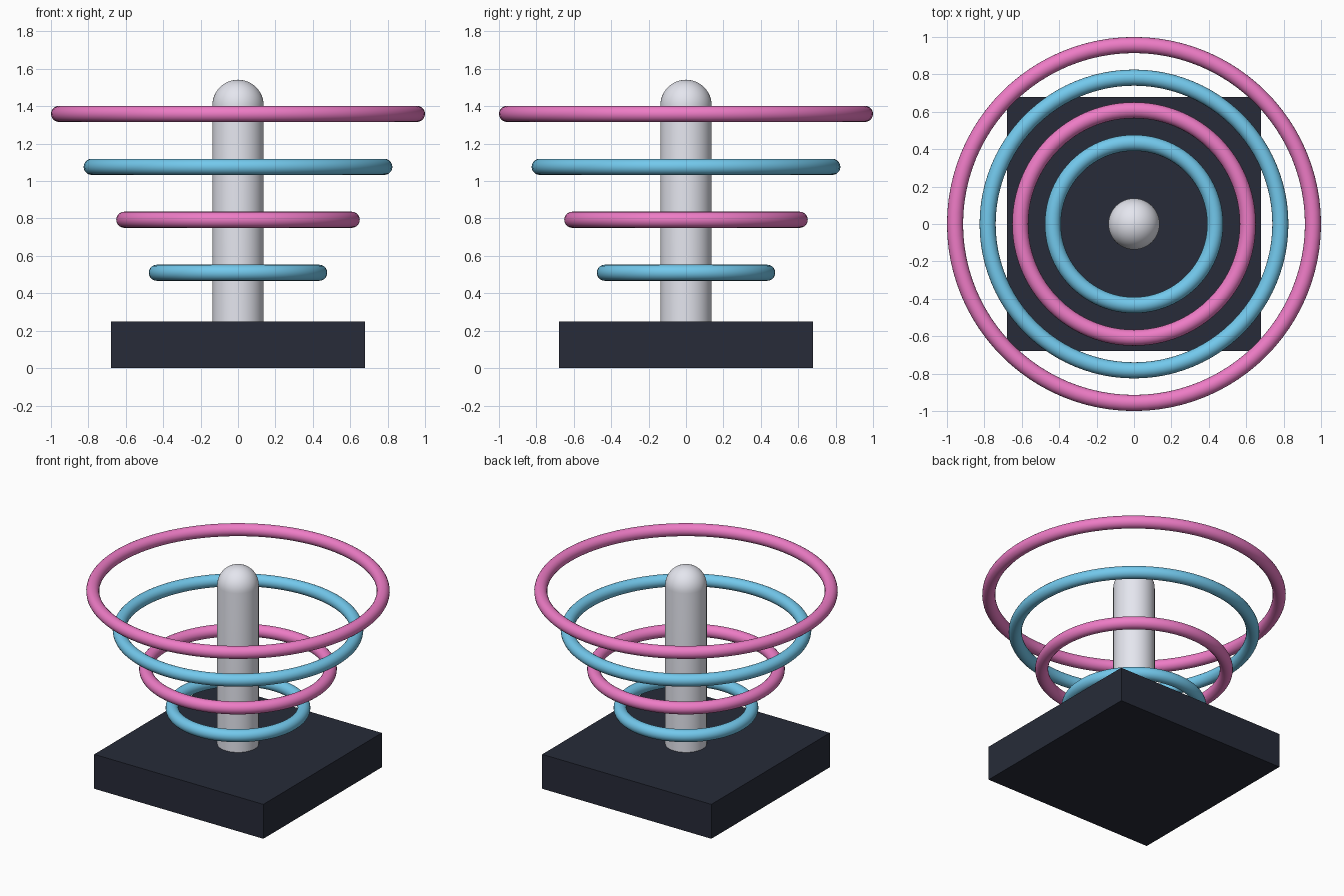
import bpy, bmesh, math

if "Cube" in bpy.data.objects:
    bpy.data.objects.remove(bpy.data.objects["Cube"])


def material(name, color):
    m = bpy.data.materials.new(name)
    m.diffuse_color = (*color, 1)
    m.use_nodes = True
    m.node_tree.nodes["Principled BSDF"].inputs["Base Color"].default_value = m.diffuse_color
    return m


dark = material("dark_base", (0.02, 0.024, 0.04))
pale = material("pale_post", (0.78, 0.79, 0.86))
pink = material("pink_ring", (0.85, 0.2, 0.56))
blue = material("blue_ring", (0.17, 0.58, 0.84))


def finish(name, mat, smooth=True):
    ob = bpy.context.object
    ob.name = name
    ob.data.materials.append(mat)
    if smooth:
        bpy.ops.object.shade_smooth_by_angle(angle=math.radians(40))
    return ob


# Square base slab
BASE_H = 0.25
bpy.ops.mesh.primitive_cube_add(size=1, location=(0, 0, BASE_H / 2))
bpy.context.object.scale = (1.36, 1.36, BASE_H)
bpy.ops.object.transform_apply(location=False, rotation=False, scale=True)
finish("base", dark, smooth=False)

# Round-topped post: a half profile spun about z
R, DOME_Z = 0.137, 1.405
profile = [(0, BASE_H), (R, BASE_H)]
profile += [(R * math.cos(a), DOME_Z + R * math.sin(a))
            for a in (math.pi / 2 * i / 12 for i in range(13))]
bm = bmesh.new()
verts = [bm.verts.new((x, 0, z)) for x, z in profile]
edges = [bm.edges.new(pair) for pair in zip(verts, verts[1:])]
bmesh.ops.spin(bm, geom=verts + edges, cent=(0, 0, 0), axis=(0, 0, 1),
               angle=math.tau, steps=48)
bmesh.ops.remove_doubles(bm, verts=bm.verts, dist=1e-4)
bmesh.ops.recalc_face_normals(bm, faces=bm.faces)
mesh = bpy.data.meshes.new("post")
bm.to_mesh(mesh)
bm.free()
post = bpy.data.objects.new("post", mesh)
bpy.context.collection.objects.link(post)
bpy.ops.object.select_all(action='DESELECT')
post.select_set(True)
bpy.context.view_layer.objects.active = post
finish("post", pale)

# Floating rings, widening upward in alternating colours
for i in range(4):
    bpy.ops.mesh.primitive_torus_add(
        location=(0, 0, 0.51 + 0.283 * i),
        major_radius=0.434 + 0.1743 * i, minor_radius=0.043,
        major_segments=96, minor_segments=20)
    finish(f"ring_{i + 1}", pink if i % 2 else blue)
